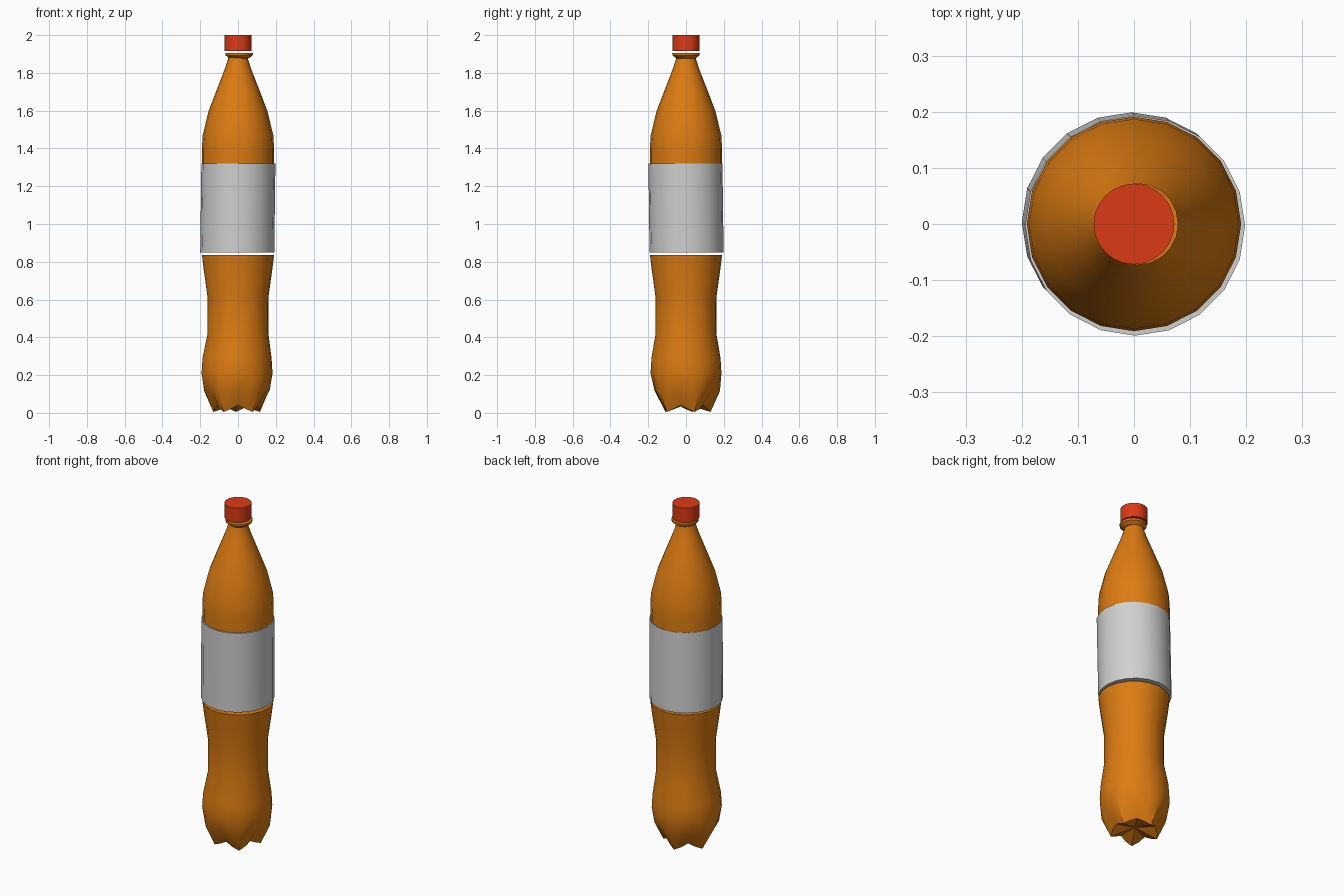
import bpy
import bmesh
from math import cos, sin, pi, radians

default = bpy.data.objects.get("Cube")
if default:
    bpy.data.objects.remove(default)

SIDES = 20


def make_material(name, color):
    mat = bpy.data.materials.new(name)
    mat.use_nodes = True
    mat.diffuse_color = (*color, 1)
    mat.node_tree.nodes["Principled BSDF"].inputs["Base Color"].default_value = (*color, 1)
    return mat


def circle(radius, z, center=(0, 0), sides=SIDES, turn=0.0):
    return [(center[0] + radius * cos(turn + 2 * pi * i / sides),
             center[1] + radius * sin(turn + 2 * pi * i / sides), z)
            for i in range(sides)]


def loft(name, rings, mat, bottom_center=None):
    """Skin a stack of equal rings and close both ends."""
    bm = bmesh.new()
    loops = [[bm.verts.new(p) for p in ring] for ring in rings]
    count = len(loops[0])
    for low, high in zip(loops, loops[1:]):
        for i in range(count):
            j = (i + 1) % count
            bm.faces.new((low[i], low[j], high[j], high[i]))
    bm.faces.new(loops[-1])
    if bottom_center:
        tip = bm.verts.new(bottom_center)
        for i in range(count):
            bm.faces.new((loops[0][(i + 1) % count], loops[0][i], tip))
    else:
        bm.faces.new(loops[0][::-1])
    bmesh.ops.recalc_face_normals(bm, faces=bm.faces)
    mesh = bpy.data.meshes.new(name)
    bm.to_mesh(mesh)
    bm.free()
    mesh.materials.append(mat)
    obj = bpy.data.objects.new(name, mesh)
    bpy.context.collection.objects.link(obj)
    bpy.ops.object.select_all(action="DESELECT")
    obj.select_set(True)
    bpy.context.view_layer.objects.active = obj
    bpy.ops.object.shade_smooth_by_angle(angle=radians(30))
    return obj


orange = make_material("orange plastic", (0.72, 0.2, 0.006))
red = make_material("red cap", (0.72, 0.042, 0.008))
grey = make_material("light grey label", (0.63, 0.63, 0.63))

# Lower body with a five-footed base
FOOT_TURN = radians(21)


def footed_ring(radius, z, lift, pinch):
    """Ring that is raised and pulled in between its five feet."""
    points = []
    for i in range(SIDES):
        valley = (1 - cos(5 * 2 * pi * i / SIDES)) / 2
        angle = FOOT_TURN + 2 * pi * i / SIDES
        r = radius - pinch * valley
        points.append((r * cos(angle) - 0.005, r * sin(angle), z + lift * valley))
    return points


lower = [footed_ring(0.13, 0.005, 0.035, 0.022),
         footed_ring(0.18, 0.115, 0.01, 0.014)]
for radius, z in [(0.188, 0.21), (0.183, 0.29), (0.161, 0.42),
                  (0.161, 0.61), (0.182, 0.76), (0.191, 0.835)]:
    shift = -0.005 if z < 0.3 else 0
    lower.append(circle(radius, z, (shift, 0), turn=FOOT_TURN))
loft("lower_body", lower, orange, bottom_center=(-0.005, 0, 0.045))

# Label sleeve, leaning very slightly
loft("label", [circle(0.196, 0.85, (-0.004, 0.003)),
               circle(0.196, 1.32, (0.002, -0.003))], grey)

# Shoulder and neck
shoulder = [(0.191, 1.31), (0.191, 1.4), (0.187, 1.47), (0.155, 1.6),
            (0.109, 1.72), (0.07, 1.82), (0.052, 1.875), (0.05, 1.89)]
loft("shoulder", [circle(r, z) for r, z in shoulder], orange)

# Collar below the cap
loft("neck_collar", [circle(r, z, (0.006, 0)) for r, z in
                     [(0.05, 1.877), (0.072, 1.893), (0.073, 1.905)]], orange)

# Screw cap
loft("cap", [circle(0.072, 1.915, sides=24), circle(0.072, 2.0, sides=24)], red)
